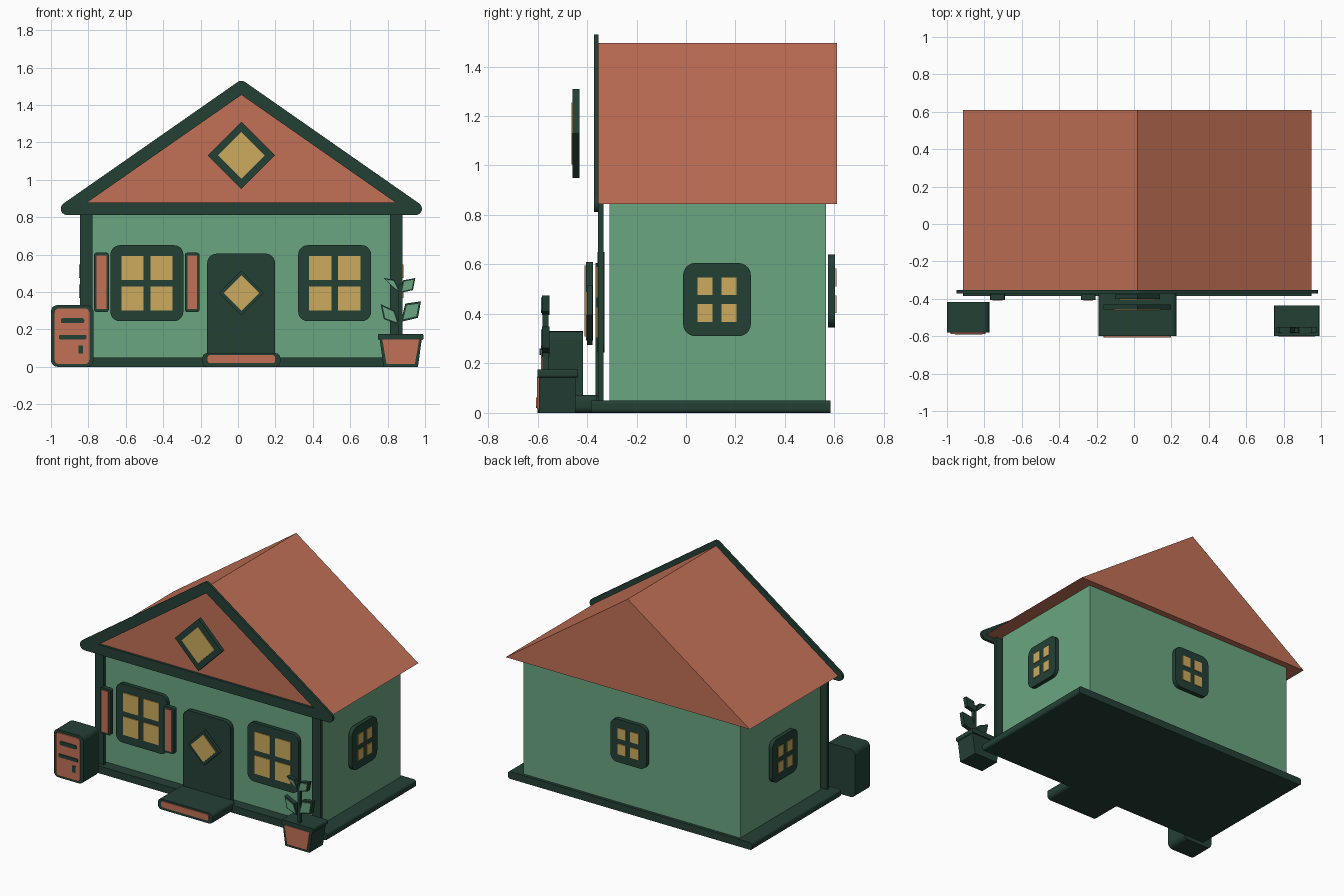
import bpy, bmesh
from math import cos, sin, pi
from mathutils import Vector

cube = bpy.data.objects.get("Cube")
if cube:
    bpy.data.objects.remove(cube, do_unlink=True)


def material(name, rgb):
    m = bpy.data.materials.new(name)
    m.use_nodes = True
    m.diffuse_color = (*rgb, 1)
    m.node_tree.nodes["Principled BSDF"].inputs["Base Color"].default_value = (*rgb, 1)
    return m


DARK = material("dark green trim", (0.017, 0.051, 0.036))
GREEN = material("soft green", (0.147, 0.381, 0.22))
CLAY = material("terracotta", (0.539, 0.162, 0.093))
GLASS = material("warm yellow glass", (0.604, 0.407, 0.114))
MID = 0.018  # centre line of the house


# Mappings from a flat outline (u, v) and a depth d to space
def front(u, v, d):
    return (u, d, v)


def side(u, v, d):
    return (d, u, v)


def finish(name, bm, mat):
    bmesh.ops.recalc_face_normals(bm, faces=bm.faces)
    me = bpy.data.meshes.new(name)
    bm.to_mesh(me)
    bm.free()
    me.materials.append(mat)
    ob = bpy.data.objects.new(name, me)
    bpy.context.collection.objects.link(ob)
    return ob


def prism(name, outline, d0, d1, mat, place=front):
    """Extrude a flat outline between two depths."""
    bm = bmesh.new()
    loops = [[bm.verts.new(place(u, v, d)) for u, v in outline] for d in (d0, d1)]
    n = len(outline)
    for loop in loops:
        bm.faces.new(loop)
    for i in range(n):
        j = (i + 1) % n
        bm.faces.new((loops[0][i], loops[0][j], loops[1][j], loops[1][i]))
    return finish(name, bm, mat)


def rect(u0, u1, v0, v1, r=0, r_low=None, seg=5):
    """Rectangle outline with optional rounded corners."""
    r_low = r if r_low is None else r_low
    pts = []
    for k, (u, v, su, sv) in enumerate([(u1, v1, -1, -1), (u0, v1, 1, -1),
                                        (u0, v0, 1, 1), (u1, v0, -1, 1)]):
        q = r if k < 2 else r_low
        if not q:
            pts.append((u, v))
            continue
        for s in range(seg + 1):
            a = (k + s / seg) * pi / 2
            pts.append((u + su * q + q * cos(a), v + sv * q + q * sin(a)))
    return pts


def diamond(u, v, r):
    return [(u + r, v), (u, v + r), (u - r, v), (u, v - r)]


def window(name, u, v, w, h, back, face, place=front, gap=0.018, border=0.058):
    """Rounded frame with four panes; u, v is the centre and w, h half sizes."""
    prism(name + "_frame", rect(u - w, u + w, v - h, v + h, 0.05), back, face, DARK, place)
    out = face + (0.006 if face > back else -0.006)
    for i, su in enumerate((-1, 1)):
        for j, sv in enumerate((-1, 1)):
            us = sorted((u + su * gap, u + su * (w - border)))
            vs = sorted((v + sv * gap, v + sv * (h - border)))
            prism(f"{name}_pane_{i}{j}", rect(*us, *vs), face, out, GLASS, place)


# House shell
prism("base_slab", rect(MID - 0.932, MID + 0.932, 0, 0.05, 0.015), -0.385, 0.585, DARK)
prism("walls", rect(MID - 0.828, MID + 0.828, 0.01, 0.85), -0.31, 0.565, GREEN)
gable = [(MID - 0.932, 0.845), (MID + 0.932, 0.845), (MID, 1.495)]
prism("roof", gable, -0.355, 0.61, CLAY)
for tag, s in (("right", -1), ("left", 1)):
    us = sorted((MID + s * 0.795, MID + s * 0.862))
    prism(f"{tag}_corner_post", rect(*us, 0, 0.845), -0.355, -0.333, DARK)


def gable_trim(pts, r, d0, d1, seg=6):
    """Triangular ring following the gable edge, rounded outside, sharp inside."""
    pts = [Vector(p) for p in pts]
    bm = bmesh.new()
    rings = []
    for k, p in enumerate(pts):
        a = (p - pts[k - 1]).normalized()
        b = (pts[(k + 1) % 3] - p).normalized()
        na, nb = Vector((a.y, -a.x)), Vector((b.y, -b.x))
        miter = (na + nb) / (1 + na.dot(nb))
        inner = p - miter * r
        rings += [(p + na.slerp(nb, s / seg) * r, inner, k) for s in range(seg + 1)]
    layers = []
    for d in (d0, d1):
        hub = {k: bm.verts.new(front(q.x, q.y, d)) for _, q, k in rings}
        layers.append([(bm.verts.new(front(o.x, o.y, d)), hub[k]) for o, _, k in rings])
    for i in range(len(rings)):
        j = (i + 1) % len(rings)
        for lay in layers:
            (o0, n0), (o1, n1) = lay[i], lay[j]
            bm.faces.new((o0, o1, n0) if n0 == n1 else (o0, o1, n1, n0))
        (a0, b0), (a1, b1) = layers[0][i], layers[0][j]
        (c0, e0), (c1, e1) = layers[1][i], layers[1][j]
        bm.faces.new((a0, a1, c1, c0))
        if b0 != b1:
            bm.faces.new((b0, b1, e1, e0))
    finish("gable_trim", bm, DARK)


gable_trim(gable, 0.034, -0.371, -0.354)

# Gable window
prism("gable_window_frame", diamond(MID, 1.13, 0.18), -0.458, -0.43, DARK)
prism("gable_window_glass", diamond(MID, 1.13, 0.125), -0.462, -0.458, GLASS)

# Windows on every wall
window("front_right_window", -0.487, 0.447, 0.195, 0.203, -0.33, -0.357)
window("front_left_window", 0.517, 0.447, 0.195, 0.203, -0.33, -0.357)
window("back_window", MID, 0.493, 0.138, 0.148, 0.573, 0.602)
window("left_side_window", 0.125, 0.458, 0.137, 0.148, MID + 0.835, MID + 0.862, side)
window("right_side_window", 0.125, 0.458, 0.137, 0.148, MID - 0.835, MID - 0.862, side)

# Shutters
for tag, u in (("outer", -0.73), ("inner", -0.245)):
    prism(f"{tag}_shutter", rect(u - 0.039, u + 0.039, 0.293, 0.61, 0.012), -0.405, -0.375, DARK)
    prism(f"{tag}_shutter_panel", rect(u - 0.026, u + 0.026, 0.308, 0.595), -0.41, -0.405, CLAY)

# Door and step
prism("door", rect(-0.165, 0.198, 0, 0.605, 0.05, 0), -0.365, -0.333, DARK)
prism("door_window_frame", diamond(MID, 0.395, 0.12), -0.4, -0.378, DARK)
prism("door_window_glass", diamond(MID, 0.395, 0.095), -0.405, -0.4, GLASS)
prism("step", rect(MID - 0.208, MID + 0.208, 0, 0.073, 0.025), -0.6, -0.36, DARK)
prism("step_panel", rect(MID - 0.18, MID + 0.18, 0.02, 0.062, 0.012), -0.606, -0.6, CLAY)

# Letter box
prism("letter_box", rect(-1.0, -0.773, 0, 0.33, 0.035), -0.58, -0.417, DARK)
prism("letter_box_panel", rect(-0.98, -0.795, 0.015, 0.312, 0.022), -0.587, -0.58, CLAY)
for tag, box in (("upper_slot", (-0.947, -0.822, 0.233, 0.26, 0.01)),
                 ("lower_slot", (-0.958, -0.81, 0.147, 0.17, 0.008)),
                 ("handle", (-0.852, -0.828, 0.07, 0.115, 0.004))):
    prism(f"letter_box_{tag}", rect(*box), -0.592, -0.587, DARK)

# Plant pot
PX = 0.87


def taper(top, low, z1, z0):
    return [(PX - low, z0), (PX + low, z0), (PX + top, z1), (PX - top, z1)]


prism("pot", taper(0.113, 0.092, 0.15, 0), -0.595, -0.447, DARK)
prism("pot_panel", taper(0.098, 0.076, 0.145, 0.015), -0.602, -0.595, CLAY)
prism("pot_rim", rect(PX - 0.122, PX + 0.122, 0.143, 0.176, 0.01), -0.6, -0.437, DARK)

# Plant: stem and leaves, each leaf a dark blade with a green face
prism("plant_stem", rect(PX - 0.011, PX + 0.009, 0.17, 0.44), -0.58, -0.555, DARK)
leaves = {
    "top_left": [(0.865, 0.4), (0.835, 0.42), (0.778, 0.475), (0.835, 0.465)],
    "top_right": [(0.868, 0.395), (0.935, 0.41), (0.948, 0.475), (0.882, 0.462)],
    "low_left": [(0.862, 0.225), (0.78, 0.255), (0.762, 0.335), (0.838, 0.3)],
    "low_right": [(0.87, 0.24), (0.962, 0.262), (0.978, 0.35), (0.895, 0.338)],
}
for tag, pts in leaves.items():
    prism(f"leaf_{tag}", pts, -0.582, -0.552, DARK)
    cu, cv = sum(p[0] for p in pts) / 4, sum(p[1] for p in pts) / 4
    face = [(cu + (u - cu) * 0.76, cv + (v - cv) * 0.76) for u, v in pts]
    prism(f"leaf_face_{tag}", face, -0.586, -0.582, GREEN)
